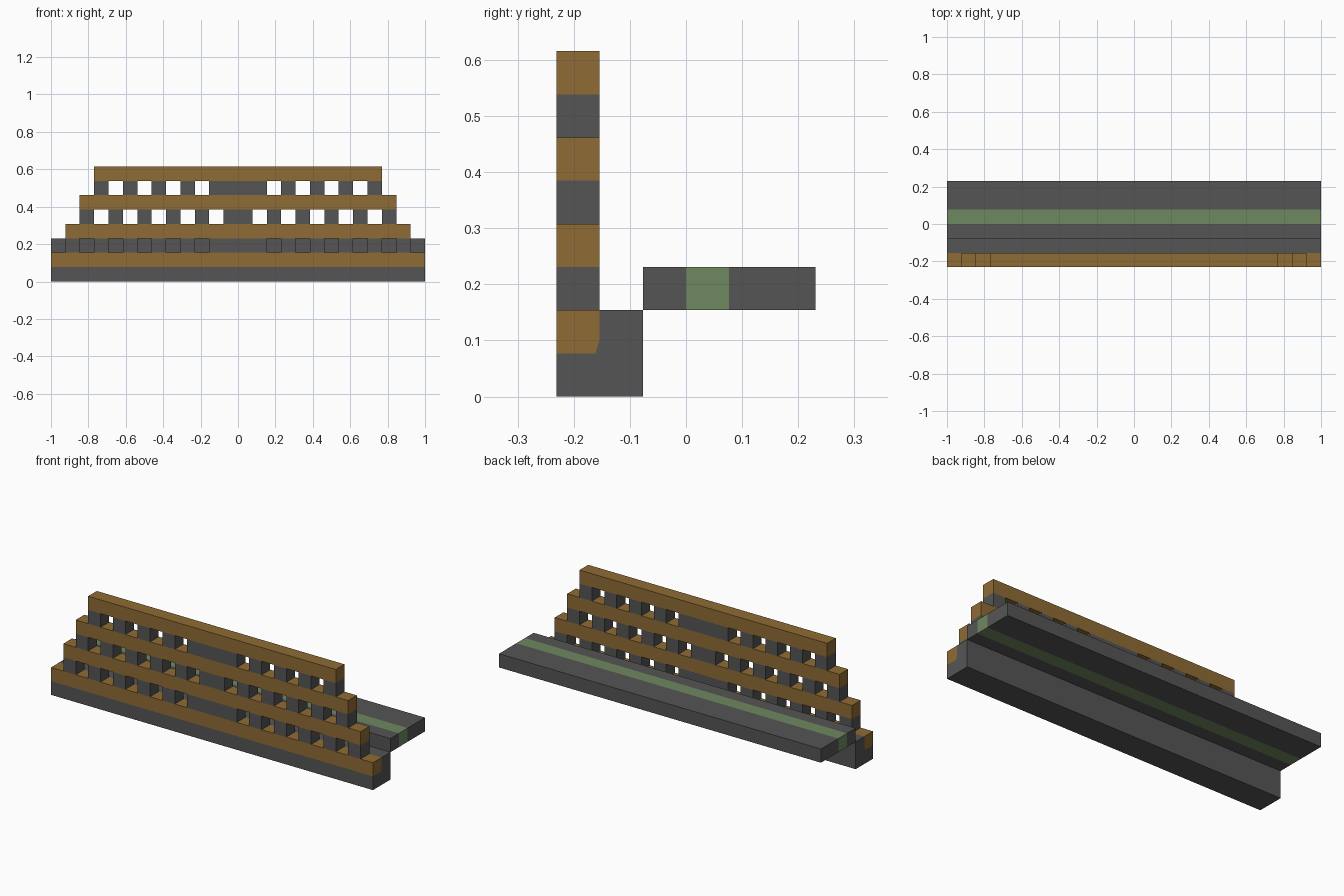
import bpy

U = 1 / 13  # one block; the model is 26 x 6 x 8 blocks

cube = bpy.data.objects.get("Cube")
if cube:
    bpy.data.objects.remove(cube, do_unlink=True)


def make_material(name, rgb):
    mat = bpy.data.materials.new(name)
    mat.use_nodes = True
    mat.diffuse_color = (*rgb, 1)
    bsdf = next(n for n in mat.node_tree.nodes if n.type == 'BSDF_PRINCIPLED')
    bsdf.inputs["Base Color"].default_value = (*rgb, 1)
    bsdf.inputs["Roughness"].default_value = 0.9
    return mat


GREY = make_material("stone grey", (0.091, 0.091, 0.091))
BROWN = make_material("timber brown", (0.275, 0.147, 0.034))
GREEN = make_material("moss green", (0.159, 0.246, 0.117))


def extrude(name, profile, x0, x1, mat):
    """Solid from a (y, z) outline swept along x, all in blocks."""
    n = len(profile)
    verts = [(x * U, y * U, z * U) for x in (x0, x1) for y, z in profile]
    faces = [list(range(n))[::-1], list(range(n, 2 * n))]
    faces += [(i, (i + 1) % n, (i + 1) % n + n, i + n) for i in range(n)]
    mesh = bpy.data.meshes.new(name)
    mesh.from_pydata(verts, [], faces)
    mesh.materials.append(mat)
    obj = bpy.data.objects.new(name, mesh)
    bpy.context.collection.objects.link(obj)
    return obj


def block(name, x0, x1, y0, y1, z0, z1, mat):
    return extrude(name, [(y0, z0), (y1, z0), (y1, z1), (y0, z1)], x0, x1, mat)


# Footing with a notch that holds the lowest beam
notch = [(-2, 2), (-2, 1.3), (-2.1, 1)]
extrude("footing", [(-3, 0), (-1, 0), (-1, 2)] + notch + [(-3, 1)], -13, 13, GREY)
extrude("lowest_beam", [(-3, 1)] + notch[::-1] + [(-3, 2)], -13, 13, BROWN)

# Walkway behind the railing, with a coloured stripe through it
block("walkway_front", -13, 13, -1, 0, 2, 3, GREY)
block("walkway_stripe", -13, 13, 0, 1, 2, 3, GREEN)
block("walkway_back", -13, 13, 1, 3, 2, 3, GREY)

# Three railing tiers: posts, a wide middle panel and a beam on top
for tier, (half, panel) in enumerate([(12, 2), (11, 1), (10, 2)]):
    z = 2 + 2 * tier
    block(f"beam_{tier + 1}", -half, half, -3, -2, z + 1, z + 2, BROWN)
    block(f"middle_panel_{tier + 1}", -panel, panel, -3, -2, z, z + 1, GREY)
    for i, x in enumerate(range(half, panel + 1, -2)):
        block(f"left_post_{tier + 1}_{i + 1}", x - 1, x, -3, -2, z, z + 1, GREY)
        block(f"right_post_{tier + 1}_{i + 1}", -x, 1 - x, -3, -2, z, z + 1, GREY)
